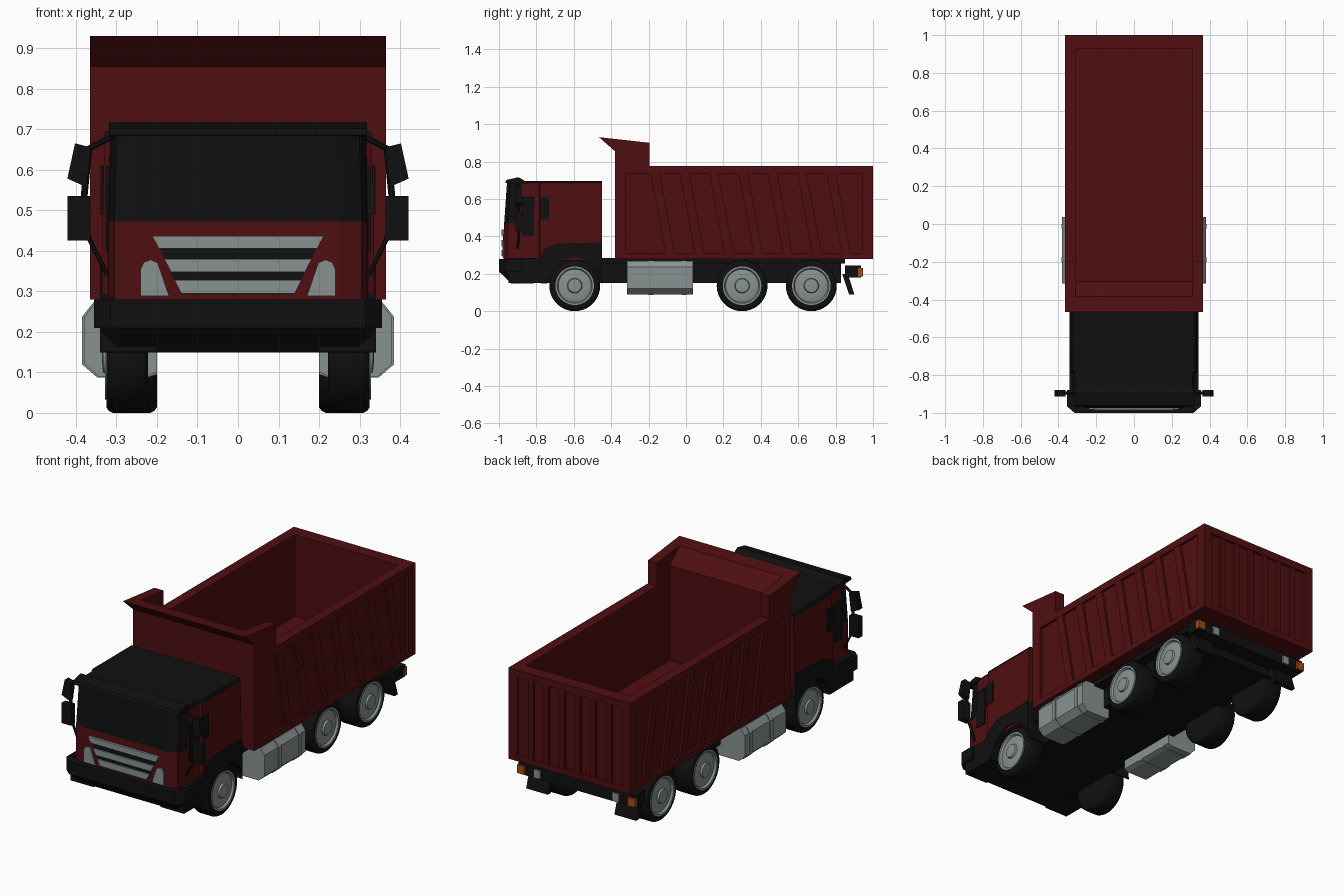
import bpy, bmesh, math
from mathutils import Vector

if "Cube" in bpy.data.objects:
    bpy.data.objects.remove(bpy.data.objects["Cube"])


def material(name, rgb):
    m = bpy.data.materials.new(name)
    m.diffuse_color = (*rgb, 1)
    m.use_nodes = True
    m.node_tree.nodes["Principled BSDF"].inputs["Base Color"].default_value = m.diffuse_color
    return m


RED = material("dark_red_paint", (0.078, 0.0045, 0.0055))
BLACK = material("black_plastic", (0.005, 0.005, 0.005))
GREY = material("light_grey_metal", (0.25, 0.29, 0.285))
ORANGE = material("orange_lamp", (0.38, 0.07, 0.006))


def finish(name, bm, mats, mirror=False, smooth=None):
    bmesh.ops.recalc_face_normals(bm, faces=bm.faces)
    me = bpy.data.meshes.new(name)
    bm.to_mesh(me)
    bm.free()
    for m in mats:
        me.materials.append(m)
    if smooth:
        me.polygons.foreach_set("use_smooth", [True] * len(me.polygons))
        me.set_sharp_from_angle(angle=math.radians(smooth))
    ob = bpy.data.objects.new(name, me)
    bpy.context.collection.objects.link(ob)
    if mirror:
        ob.modifiers.new("mirror", "MIRROR").use_mirror_merge = False
    return ob


def loft(name, rings, mats, mirror=False, rule=None, smooth=None):
    """Skin between closed rings of equal length, capped at both ends."""
    bm = bmesh.new()
    rows = [[bm.verts.new(p) for p in r] for r in rings]
    n = len(rows[0])
    for a, b in zip(rows, rows[1:]):
        for i in range(n):
            j = (i + 1) % n
            bm.faces.new((a[i], a[j], b[j], b[i]))
    bm.faces.new(rows[0])
    bm.faces.new(rows[-1])
    if rule:
        for f in bm.faces:
            f.material_index = rule(f.calc_center_median())
    return finish(name, bm, mats, mirror, smooth)


def prism(name, pts, axis, a, b, mat, mirror=False):
    """Extrude a 2D outline along an axis from a to b."""
    put = {"x": lambda p, t: (t, p[0], p[1]),
           "y": lambda p, t: (p[0], t, p[1]),
           "z": lambda p, t: (p[0], p[1], t)}[axis]
    return loft(name, [[put(p, t) for p in pts] for t in (a, b)], [mat], mirror)


def box(name, x, y, z, mat, mirror=False):
    pts = [(x[0], y[0]), (x[1], y[0]), (x[1], y[1]), (x[0], y[1])]
    return prism(name, pts, "z", z[0], z[1], mat, mirror)


def lathe(name, profile, y, z, mat, seg=36):
    """Spin an (x, radius) profile around a sideways axle."""
    rings = [[(x, y + r * math.cos(2 * math.pi * i / seg), z + r * math.sin(2 * math.pi * i / seg))
              for i in range(seg)] for x, r in profile]
    return loft(name, rings, [mat], True, smooth=35)


def sym(half):
    return half + [(-x, y) for x, y in reversed(half)]


# --- dump body: walls, floor, headboard with forward lip ---
wall = [(-.38, .28), (.985, .28), (.985, .775), (-.195, .775), (-.195, .90), (-.465, .93), (-.38, .855)]
prism("body_side_wall", wall, "x", .31, .352, RED, True)
head = [(-.38, .28), (-.38, .855), (-.465, .93), (-.385, .921), (-.305, .845), (-.305, .28)]
prism("body_headboard", head, "x", -.31, .31, RED)
box("body_floor", (-.31, .31), (-.31, .94), (.28, .33), RED)
box("body_tailgate", (-.31, .31), (.93, .985), (.28, .775), RED)

# side frame and slanted ribs
wing = [(-.38, .28), (-.32, .28), (-.32, .735), (-.195, .735), (-.195, .90), (-.465, .93), (-.38, .855)]
prism("body_front_post", wing, "x", .35, .365, RED, True)
box("body_side_top_rail", (.35, .365), (-.195, 1), (.735, .775), RED, True)
box("body_side_bottom_rail", (.35, .365), (-.32, 1), (.28, .312), RED, True)
box("body_rear_post", (.35, .365), (.94, 1), (.312, .735), RED, True)
for k in range(7):
    y = -.11 + .157 * k
    rib = [(y, .312), (y + .05, .312), (y - .03, .735), (y - .08, .735)]
    prism("body_side_rib", rib, "x", .35, .364, RED, True)

# tailgate frame and upright ribs
for z in ((.28, .312), (.735, .775)):
    box("tailgate_rail", (-.352, .352), (.98, 1), z, RED)
box("tailgate_edge", (.315, .352), (.98, 1), (.312, .735), RED, True)
for k in range(6):
    x = -.235 + .094 * k
    box("tailgate_rib", (x - .015, x + .015), (.98, .998), (.312, .735), RED)

# --- chassis and tail ---
box("chassis", (-.235, .235), (-.94, .83), (.15, .285), BLACK)
box("chassis_deck", (-.3, .3), (-.45, .85), (.255, .285), BLACK)
box("tail_bar", (-.35, .35), (.85, .935), (.18, .245), BLACK)
box("tail_orange_lamp", (.31, .354), (.92, .945), (.185, .23), ORANGE, True)
box("tail_grey_lamp", (.215, .255), (.92, .943), (.185, .23), GREY, True)
flap = [(.835, .20), (.865, .20), (.9, .09), (.872, .09)]
prism("mud_flap", flap, "x", .2, .33, BLACK, True)

# --- wheels ---
for name, y, xi, xo in (("front", -.595, .222, .325), ("middle", .3, .2, .325), ("rear", .67, .2, .325)):
    tyre = [(xi, .1), (xi, .122), (xi + .006, .131), (xi + .016, .136), (xo - .016, .136),
            (xo - .006, .131), (xo, .122), (xo, .1), (xo - .03, .098)]
    rim = [(xo - .03, .103), (xo + .003, .103), (xo + .003, .094), (xo - .008, .088), (xo - .002, .06),
           (xo - .002, .04), (xo + .008, .036), (xo + .01, .015)]
    lathe(name + "_tyre", tyre, y, .136, BLACK)
    lathe(name + "_rim", rim, y, .136, GREY)

# --- side tanks with straps ---
tank = [(.2, .10), (.225, .09), (.345, .09), (.38, .122), (.38, .235), (.355, .268), (.2, .268)]
prism("side_tank", tank, "y", -.315, .038, GREY, True)
strap = [(.2, .095), (.225, .087), (.347, .087), (.385, .12), (.385, .237), (.357, .272), (.2, .272)]
for y in (-.2, -.025):
    prism("tank_strap", strap, "y", y, y + .025, GREY, True)

# --- cab shell: windscreen coloured by height and position ---
plan = [(.335, -.45), (.335, -.78), (.322, -.787), (.32, -.895), (.305, -.955), (.25, -.975)]


def cab_ring(z, shift, side=0.0):
    return [(x - math.copysign(side, x), y + (shift if y < -.88 else 0), z) for x, y in sym(plan)]


loft("cab", [cab_ring(.27, 0), cab_ring(.4, 0), cab_ring(.472, .003), cab_ring(.69, .018, .006)],
     [RED, BLACK], rule=lambda c: 1 if c.y < -.9 and .48 < c.z < .685 else 0)
loft("cab_roof", [cab_ring(.684, .012, .002), cab_ring(.697, .02, .012)], [BLACK])
brow = [(-.967, .685), (-.96, .702), (-.895, .716), (-.86, .695), (-.88, .68)]
prism("roof_brow", brow, "x", -.318, .318, BLACK)
box("front_side_window", (.315, .327), (-.877, -.812), (.40, .61), BLACK, True)
box("rear_side_window", (.33, .339), (-.785, -.733), (.49, .61), BLACK, True)

# wheel arch skirt around the front wheel
arc = [(-.595 + .15 * math.cos(t), .136 + .15 * math.sin(t))
       for t in (math.radians(5 + 170 * i / 14) for i in range(15))]
skirt = [(-.95, .15), (-.95, .285), (-.79, .285), (-.755, .335), (-.69, .362), (-.45, .367), (-.45, .149)] + arc
prism("wheel_arch", skirt, "x", .2, .341, BLACK, True)

# --- bumper ---
top = sym([(.355, -.88), (.355, -.965), (.315, -1)])
prism("bumper", top, "z", .21, .28, BLACK)
loft("bumper_lower", [[(x * .943, max(y + .065, -.935), .149) for x, y in top],
                      [(x * .943, y, .212) for x, y in top]], [BLACK])
lamp = [(.265, .22), (.275, .213), (.297, .213), (.307, .22), (.307, .268), (.297, .275), (.275, .275), (.265, .268)]
prism("bumper_lamp", lamp, "y", -1.0, -.97, ORANGE, True)

# --- grille and headlights ---
prism("grille_back", [(-.2, .42), (.2, .42), (.14, .292), (-.14, .292)], "y", -.978, -.965, BLACK)
for z0, z1, w0, w1 in ((.405, .437, .195, .212), (.347, .38, .165, .182), (.295, .328, .14, .157)):
    prism("grille_bar", [(-w0, z0), (w0, z0), (w1, z1), (-w1, z1)], "y", -.986, -.965, GREY)
light = [(.17, .288), (.24, .288), (.24, .355), (.232, .372), (.215, .378), (.198, .37)]
prism("headlight", light, "y", -.982, -.965, GREY, True)

# --- mirrors on bent arms ---
upper = [(.362, .655), (.402, .665), (.421, .578), (.374, .557)]
prism("upper_mirror", upper, "y", -.912, -.88, BLACK, True)
box("lower_mirror", (.364, .421), (-.912, -.88), (.425, .535), BLACK, True)
path = [Vector(p) for p in ((.315, -.9, .68), (.368, -.895, .652), (.385, -.892, .48),
                            (.365, -.893, .425), (.32, -.9, .335))]
rings = [[p + Vector((.008 * math.cos(a), 0, .004 * math.cos(a))) + Vector((0, .008 * math.sin(a), 0))
          for a in (math.pi / 3 * i for i in range(6))] for p in path]
loft("mirror_arm", rings, [BLACK], True)
